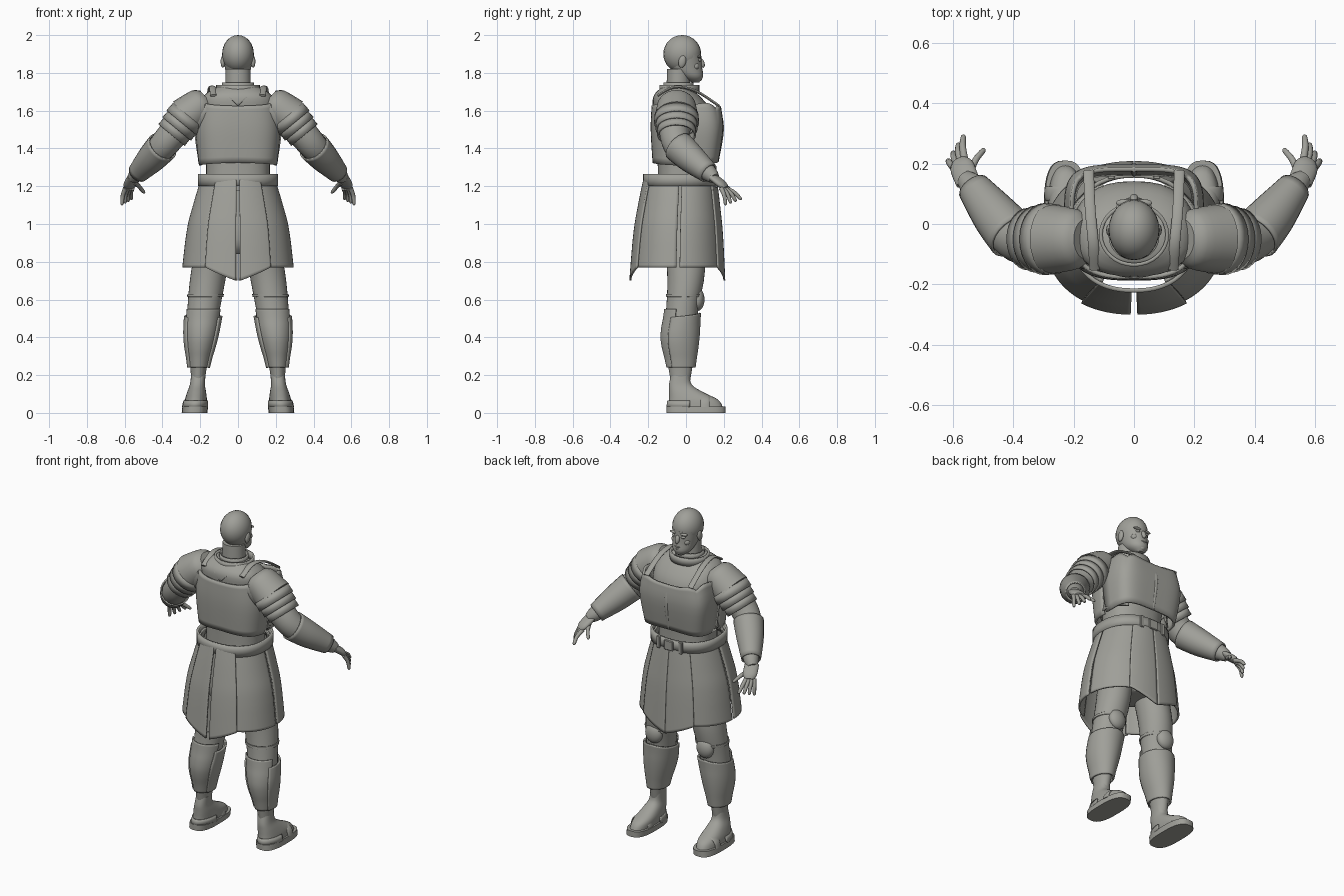
import bpy, bmesh
from math import sin, cos, radians, pi
from mathutils import Vector, Matrix

old = bpy.data.objects.get("Cube")
if old:
    bpy.data.objects.remove(old, do_unlink=True)

# One clay colour for the whole figure
clay = bpy.data.materials.new("warm_grey_clay")
clay.use_nodes = True
clay.diffuse_color = (.35, .35, .32, 1)
clay.node_tree.nodes["Principled BSDF"].inputs["Base Color"].default_value = clay.diffuse_color


def finish(name, bm, mirror=False, thick=0, angle=40):
    """Turn a bmesh into a shaded object with optional thickness and mirroring."""
    bmesh.ops.recalc_face_normals(bm, faces=bm.faces)
    mesh = bpy.data.meshes.new(name)
    bm.to_mesh(mesh)
    bm.free()
    mesh.materials.append(clay)
    obj = bpy.data.objects.new(name, mesh)
    bpy.context.collection.objects.link(obj)
    bpy.ops.object.select_all(action="DESELECT")
    obj.select_set(True)
    bpy.context.view_layer.objects.active = obj
    bpy.ops.object.shade_smooth_by_angle(angle=radians(angle))
    if thick:
        solid = obj.modifiers.new("thickness", "SOLIDIFY")
        solid.thickness, solid.offset = thick, 0
    if mirror:
        obj.modifiers.new("mirror", "MIRROR").use_mirror_merge = False


def spline(rows, steps):
    """Smoothly interpolate rows of numbers (Catmull-Rom)."""
    rows = [Vector(row) for row in rows]
    result = []
    for i, (b, c) in enumerate(zip(rows, rows[1:])):
        before = (c - rows[max(i - 1, 0)]) / 2
        after = (rows[min(i + 2, len(rows) - 1)] - b) / 2
        for step in range(steps):
            t = step / steps
            ease = t * t * (3 - 2 * t)
            result.append(b.lerp(c, ease) + before * t * (1 - t) ** 2 - after * t * t * (1 - t))
    return result + [rows[-1]]


def band(profile, low, high, grow, count=6):
    """Cut a height range out of a profile and grow it outwards."""
    fine = spline(profile, 40)
    rings = []
    for i in range(count + 1):
        height = low + (high - low) * i / count
        z, y, rx, ry = min(fine, key=lambda ring: abs(ring[0] - height))
        rings.append((height, y, rx + grow, ry + grow))
    return rings


def skin(name, grid, closed, **options):
    """Join rows of points; closed rows without thickness get end caps."""
    bm = bmesh.new()
    rows = [[bm.verts.new(point) for point in row] for row in grid]
    count = len(rows[0])
    for low, high in zip(rows, rows[1:]):
        for i in range(count if closed else count - 1):
            j = (i + 1) % count
            bm.faces.new((low[i], low[j], high[j], high[i]))
    if closed and not options.get("thick"):
        bm.faces.new(rows[0])
        bm.faces.new(rows[-1])
    finish(name, bm, **options)


def power(value, p):
    return (1 if value >= 0 else -1) * abs(value) ** (2 / p)


def flat(u):
    return 0


def loft(name, rings, x=flat, start=0, end=360, p=2, n=32, steps=4, top=flat, bottom=flat, **options):
    """Skin level rings (z, y, x radius, y radius) around x(z); part arcs stay open shells."""
    closed = end - start == 360
    rings = spline(rings, steps)
    grid = []
    for r, (z, y, rx, ry) in enumerate(rings):
        t = r / (len(rings) - 1)
        row = []
        for i in range(n if closed else n + 1):
            u = 2 * i / n - 1
            a = radians(start + (end - start) * i / n)
            # Shaped hems fade out over the height of the part
            hem = top(u) * t ** 2 + bottom(u) * (1 - t) ** 2
            row.append((x(z) + rx * power(cos(a), p), y + ry * power(sin(a), p), z + hem))
        grid.append(row)
    skin(name, grid, closed, **options)


def hoop(name, z, height, y, rx, ry, taper=0, **options):
    loft(name, [(z, y, rx, ry), (z + height, y, rx - taper, ry - taper)], steps=2, **options)


def tube(name, path, side=(0, 1, 0), wide=1, n=20, steps=4, **options):
    """Skin a path of (x, y, z, radius), widened along the side vector."""
    path = spline(path, steps)
    points = [Vector(row[:3]) for row in path]
    grid = []
    for i, point in enumerate(points):
        tangent = points[min(i + 1, len(points) - 1)] - points[max(i - 1, 0)]
        across = tangent.cross(Vector(side)).normalized()
        along = across.cross(tangent).normalized() * wide
        turns = [2 * pi * k / n for k in range(n)]
        grid.append([point + (across * cos(a) + along * sin(a)) * path[i][3] for a in turns])
    skin(name, grid, True, **options)


def ball(name, place, size, tilt=0, mirror=False):
    bm = bmesh.new()
    turn = Matrix.Translation(place) @ Matrix.Rotation(tilt, 4, "X") @ Matrix.Diagonal((*size, 1))
    bmesh.ops.create_uvsphere(bm, u_segments=24, v_segments=16, radius=1, matrix=turn)
    finish(name, bm, mirror)


def block(name, place, size, mirror=False):
    bm = bmesh.new()
    bmesh.ops.create_cube(bm, size=1, matrix=Matrix.Translation(place) @ Matrix.Diagonal((*size, 1)))
    bmesh.ops.bevel(bm, geom=bm.edges[:], offset=min(size) / 5, segments=1, affect="EDGES")
    finish(name, bm, mirror, angle=20)


# Head and face
ball("skull", (0, -.02, 1.9), (.084, .1, .1))
loft("face", [(1.75, .05, .02, .02), (1.78, .03, .055, .06), (1.83, 0, .07, .085), (1.9, -.01, .08, .09)])
hoop("neck", 1.66, .16, -.04, .07, .065, taper=.005)
ball("ears", (.08, -.02, 1.86), (.012, .02, .033), tilt=-.2, mirror=True)
ball("brows", (.03, .07, 1.886), (.03, .012, .008), mirror=True)
ball("eyes", (.03, .07, 1.868), (.014, .011, .008), mirror=True)
ball("cheeks", (.04, .05, 1.835), (.02, .02, .02), mirror=True)
ball("nose", (0, .085, 1.852), (.014, .013, .026), tilt=.3)
for lip, height in (("upper_lip", 1.807), ("lower_lip", 1.796)):
    ball(lip, (0, .08, height), (.022, .011, .006))
ball("chin", (0, .07, 1.77), (.02, .016, .015))

# Torso and hips under the armour
loft("torso", [(1.14, -.02, .17, .13), (1.34, -.02, .17, .13), (1.5, -.01, .19, .15),
               (1.6, -.02, .2, .15), (1.68, -.05, .18, .12), (1.73, -.06, .1, .06)], p=2.4)
loft("hips", [(.84, -.03, .1, .09), (.92, -.03, .19, .14), (1.18, -.03, .17, .13)])

# Collar rings and the leaf fringe beneath them
hoop("collar", 1.69, .045, -.035, .11, .1, thick=.012)
hoop("neck_lining", 1.71, .04, -.04, .08, .075, thick=.008)
hoop("leaf_fringe", 1.67, .03, -.05, .17, .125, taper=.04, start=165, end=375, n=56, thick=.008,
     bottom=lambda u: -.045 * abs((u * 3.5) % 1 * 2 - 1))

# Breastplate, backplate and the bands that join them
loft("breastplate", [(1.315, 0, .2, .165), (1.5, 0, .225, .19), (1.61, 0, .205, .18)],
     end=180, p=4.5, n=48, thick=.014,
     top=lambda u: .03 * min(1, abs(u) * 2) * abs(sin(abs(u) * 5 + .6)),
     bottom=lambda u: .015 * (1 - abs(u)))
tube("breastplate_ridge", [(0, .165, 1.33, .008), (0, .187, 1.5, .014), (0, .177, 1.61, .006)])
loft("backplate", [(1.31, -.02, .2, .15), (1.5, -.01, .218, .17), (1.64, -.01, .2, .165)],
     start=180, end=360, p=3, n=48, thick=.014,
     top=lambda u: .05 * u ** 4 - .015 * (1 - abs(u)),
     bottom=lambda u: .015 * (1 - abs(u)))
for i, place in enumerate(("lower", "middle", "upper")):
    hoop(place + "_side_bands", 1.33 + i * .07, .075, 0, .208 + i * .004, .15, taper=.01,
         start=-50, end=50, thick=.01, mirror=True)
tube("shoulder_straps", [(.13, -.15, 1.68, .007), (.135, -.06, 1.725, .007), (.145, .05, 1.705, .007),
                         (.15, .175, 1.625, .007)], side=(1, 0, 0), wide=2.5, mirror=True)

# Belt with buckle and loops
hoop("belt", 1.2, .065, -.03, .205, .19, p=2.3, n=48, thick=.014)
block("buckle", (0, .165, 1.23), (.06, .02, .06))
block("belt_loops", (.075, .157, 1.23), (.025, .02, .075), mirror=True)

# Skirt of overlapping panels, pointed at front and back centre
skirt = [(.77, -.045, .29, .24), (1, -.04, .26, .22), (1.24, -.03, .19, .18)]


def panel(name, start, end, grow=0, hem=flat):
    rings = band(skirt, skirt[0][0], skirt[-1][0], grow)
    loft(name, rings, start=start, end=end, p=2.2, n=16, bottom=hem, thick=.01, mirror=True)


panel("front_skirt_panels", 57, 89.8, grow=.008, hem=lambda u: -.035 * (1 + u))
panel("back_skirt_panels", 271.5, 303, grow=.01, hem=lambda u: -.035 * (1 - u))
panel("front_side_skirt_panels", 2, 60)
panel("back_side_skirt_panels", 300, 359)


# Legs, with guards cut from the same profile
def leg_x(z):
    return .215 - .11 * z * z


leg = [(.16, -.03, .036, .05), (.25, -.03, .045, .065), (.4, -.035, .075, .09),
       (.55, -.02, .086, .085), (.75, 0, .095, .1), (1, -.02, .09, .11)]
loft("legs", leg, x=leg_x, mirror=True)
loft("greaves", band(leg, .24, .53, grow=.012), x=leg_x, start=-35, end=215,
     top=lambda u: -.025 * abs(u), thick=.01, mirror=True)
loft("calf_guards", band(leg, .24, .55, grow=.006), x=leg_x, start=200, end=340, thick=.008, mirror=True)
loft("knee_straps", band(leg, .615, .63, grow=.003), x=leg_x, thick=.006, mirror=True)
ball("knee_pads", (leg_x(.6), .062, .6), (.055, .036, .06), mirror=True)


# Feet and sandals
def foot_x(z):
    return .23 - z / 10


loft("feet", [(.03, .05, .058, .145), (.07, .04, .058, .13), (.11, 0, .05, .09),
              (.15, -.03, .04, .06), (.2, -.03, .038, .05)], x=foot_x, p=2.4, mirror=True)
hoop("soles", 0, .035, .053, .068, .157, x=foot_x, p=2.8, mirror=True)
hoop("heel_guards", .03, .035, .02, .065, .12, taper=.005, x=foot_x,
     start=180, end=360, thick=.008, mirror=True)
arch = [radians(a) for a in range(0, 181, 30)]
tube("toe_straps", [(foot_x(0) + .06 * cos(a), .1, .03 + .06 * sin(a), .007) for a in arch],
     wide=3.5, mirror=True)

# Arms, with bracers grown from the forearm
arm = [(.16, -.05, 1.6, .1), (.26, -.05, 1.55, .09), (.34, -.06, 1.48, .08), (.4, -.04, 1.41, .075),
       (.46, .03, 1.345, .066), (.53, .12, 1.27, .045), (.56, .15, 1.24, .03)]
tube("arms", arm, mirror=True)
tube("bracers", [(x, y, z, r + .007) for x, y, z, r in arm[3:-1]], thick=.008, mirror=True)

# Layered shoulder guards, each band narrower than the last
tube("shoulder_caps", [(.16, -.05, 1.66, .06), (.19, -.05, 1.635, .09), (.28, -.05, 1.565, .105)],
     wide=1.1, mirror=True)
slope = Vector((.027, 0, -.032, -.007))
for i, place in enumerate(("upper", "middle", "lower")):
    edge = Vector((.265, -.05, 1.575, .098)) + slope * i
    tube(place + "_shoulder_bands", [edge, edge + Vector((.033, 0, -.04, .002))],
         wide=1.14, n=28, steps=1, thick=.01, mirror=True)

# Hands with splayed fingers
tube("palms", [(.55, .14, 1.25, .02), (.57, .19, 1.21, .02), (.58, .21, 1.19, .012)],
     side=(1, -.6, 0), wide=2, mirror=True)


def finger(name, root, reach):
    middle = root + reach / 2 + Vector((.004, .004, .006))
    path = [(*root, .013), (*middle, .011), (*(root + reach * .9), .009), (*(root + reach), .003)]
    tube(name, path, n=10, mirror=True)


finger("thumbs", Vector((.545, .165, 1.22)), Vector((-.05, .085, -.055)))
for i, name in enumerate(("index", "middle", "ring", "little")):
    finger(name + "_fingers", Vector((.56 + .012 * i, .21 - .008 * i, 1.19)),
           Vector((.005 + .005 * i, .085 - .02 * i, -.06 - .01 * i)))
